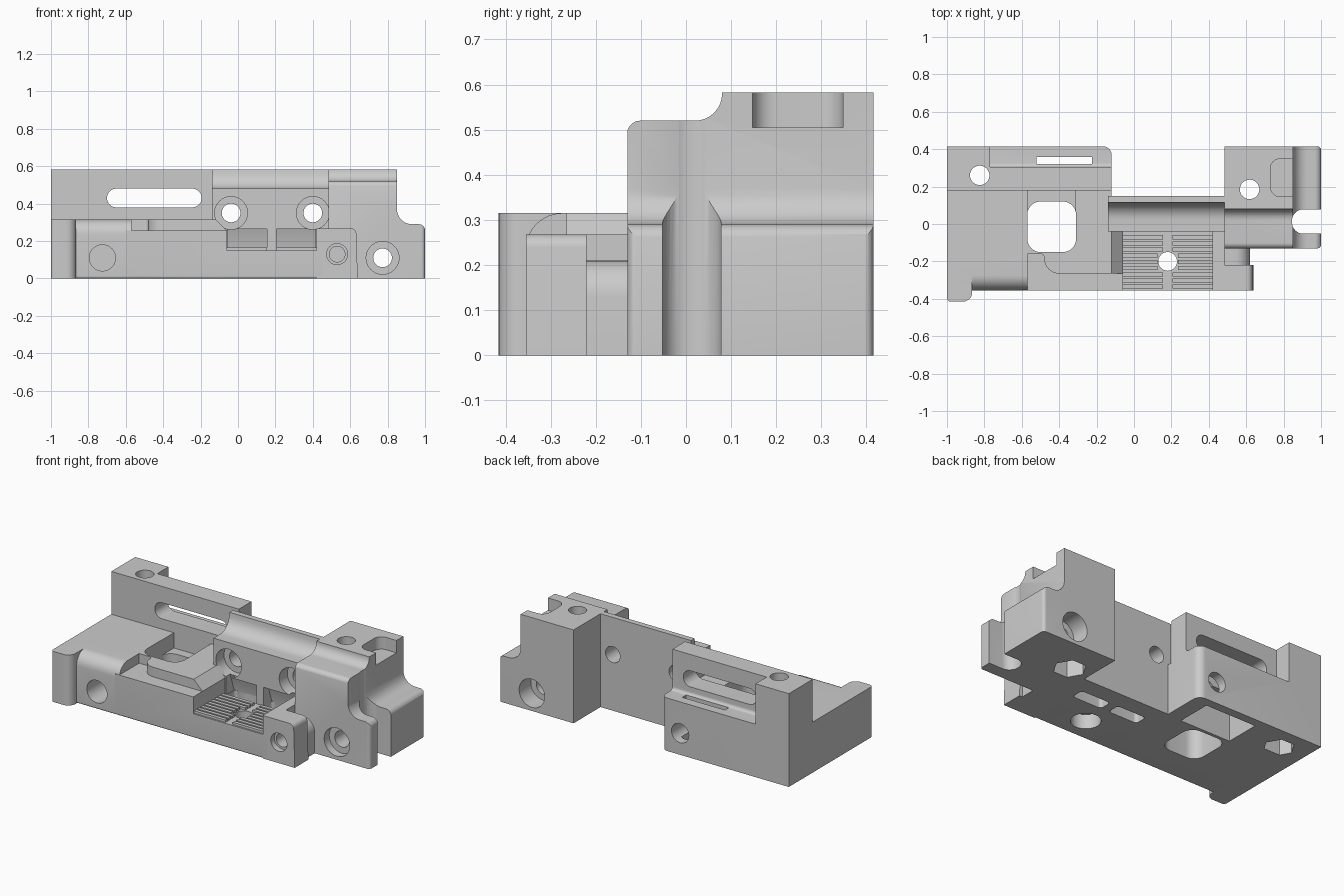
import bpy, bmesh, math
from mathutils import Vector

if "Cube" in bpy.data.objects:
    bpy.data.objects.remove(bpy.data.objects["Cube"])

grey = bpy.data.materials.new("machined_grey")
grey.use_nodes = True
tone = (0.6, 0.6, 0.6, 1)
grey.diffuse_color = tone
grey.node_tree.nodes["Principled BSDF"].inputs["Base Color"].default_value = tone


def outline(pts, steps=8):
    """Points may be (u, v) or (u, v, radius) for a rounded corner."""
    out = []
    for i, p in enumerate(pts):
        c = Vector(p[:2])
        if len(p) == 2:
            out.append(c)
            continue
        a = (Vector(pts[i - 1][:2]) - c).normalized()
        b = (Vector(pts[(i + 1) % len(pts)][:2]) - c).normalized()
        half = a.angle(b) / 2
        mid = c + (a + b).normalized() * p[2] / math.sin(half)
        start = c + a * p[2] / math.tan(half) - mid
        end = c + b * p[2] / math.tan(half) - mid
        turn = start.angle_signed(end)
        for k in range(steps + 1):
            t = -turn * k / steps
            out.append(mid + Vector((start.x * math.cos(t) - start.y * math.sin(t),
                                     start.x * math.sin(t) + start.y * math.cos(t))))
    return out


def prism(axis, pts, lo, hi):
    """Extrude an outline along an axis from lo to hi."""
    place = {"x": lambda p, t: (t, p[0], p[1]),
             "y": lambda p, t: (p[0], t, p[1]),
             "z": lambda p, t: (p[0], p[1], t)}[axis]
    bm = bmesh.new()
    ring = outline(pts)
    rows = [[bm.verts.new(place(p, t)) for p in ring] for t in (lo, hi)]
    bm.faces.new(rows[0])
    bm.faces.new(rows[1])
    n = len(ring)
    for i in range(n):
        j = (i + 1) % n
        bm.faces.new((rows[0][i], rows[0][j], rows[1][j], rows[1][i]))
    bmesh.ops.recalc_face_normals(bm, faces=bm.faces)
    me = bpy.data.meshes.new("part")
    bm.to_mesh(me)
    bm.free()
    me.materials.append(grey)
    ob = bpy.data.objects.new("part", me)
    bpy.context.collection.objects.link(ob)
    return ob


def rect(a, b, c, d, r=None):
    pts = [(a, c), (b, c), (b, d), (a, d)]
    return [p + (r,) for p in pts] if r else pts


def box(x0, x1, y0, y1, z0, z1, r=None):
    return prism("z", rect(x0, x1, y0, y1, r), z0, z1)


def bore(axis, u, v, r, lo, hi, sides=32):
    ring = [(u + r * math.cos(math.tau * k / sides), v + r * math.sin(math.tau * k / sides))
            for k in range(sides)]
    return prism(axis, ring, lo, hi)


def combine(ob, others, operation):
    bpy.context.view_layer.objects.active = ob
    for other in others:
        mod = ob.modifiers.new("join", "BOOLEAN")
        mod.operation, mod.solver, mod.object = operation, "EXACT", other
        bpy.ops.object.modifier_apply(modifier=mod.name)
        bpy.data.objects.remove(other)
    return ob


def finish(ob, name):
    ob.name = ob.data.name = name
    bpy.ops.object.select_all(action="DESELECT")
    ob.select_set(True)
    bpy.context.view_layer.objects.active = ob
    bpy.ops.object.shade_smooth_by_angle(angle=math.radians(30))


FRONT, BACK, TOP = -0.355, 0.415, 0.582

# Base: rounded left body, corner foot, deck, raised platform with ramp, pit floor
base = prism("x", [(FRONT, 0, 0.012), (0.2, 0), (0.2, 0.315), (FRONT, 0.315, 0.08)], -1, -0.57)
combine(base, [
    prism("z", [(-1, -BACK, 0.02), (-0.865, -BACK, 0.05), (-0.865, -0.2), (-1, -0.2)], 0, 0.315),
    prism("x", [(FRONT, 0, 0.012), (0.12, 0), (0.12, 0.255), (FRONT, 0.255)], -0.6, -0.06),
    prism("z", [(-0.6, -0.16), (-0.48, -0.16, 0.02), (-0.48, -0.265, 0.08), (-0.12, -0.265),
                (-0.12, 0.2), (-0.6, 0.2)], 0, 0.315),
    prism("y", [(-0.15, 0.2), (-0.06, 0.2), (-0.06, 0.255), (-0.12, 0.315), (-0.15, 0.315)],
          -0.265, -0.02),
    prism("x", [(FRONT, 0, 0.012), (0.1, 0), (0.1, 0.15), (FRONT, 0.15)], -0.1, 0.45),
], "UNION")
combine(base, [
    box(-0.57, -0.31, -0.15, 0.12, -1, 1, 0.07),
    box(-0.568, -0.312, 0.05, 0.181, 0.22, 1),
    bore("y", -0.725, 0.11, 0.07, -1, -0.2),
    bore("z", 0.18, -0.2, 0.05, -1, 1),
    bore("z", 0.18, -0.2, 0.085, -1, 0.09),
    box(-0.57, -0.22, 0.14, 0.5, -1, 0.17),
    box(-0.05, 0.15, -0.04, 0.04, -1, 1, 0.02),
    box(0.205, 0.41, -0.04, 0.04, -1, 1, 0.02),
], "DIFFERENCE")
finish(base, "base")

# Grip ribs on the pit floor, split around the central hole
for i in range(9):
    y = -0.335 + i * 0.033
    gap = 0.055 if abs(y + 0.2) < 0.05 else 0.025
    for side, (a, b) in (("right", (-0.06, 0.18 - gap)), ("left", (0.18 + gap, 0.42))):
        finish(box(a, b, y - 0.011, y + 0.011, 0.14, 0.165), f"grip_rib_{side}_{i + 1}")

# Rear left wall with a low ledge behind and a long window
wall = prism("z", [(-1, 0.18), (-0.12, 0.18), (-0.12, BACK, 0.045), (-1, BACK)], 0, TOP)
combine(wall, [
    prism("x", [(0.305, 0.33, 0.02), (0.5, 0.33), (0.5, 0.7), (0.305, 0.7)], -0.77, 0),
    prism("y", rect(-0.7, -0.195, 0.38, 0.48, 0.049), 0, 0.6),
    bore("z", -0.825, 0.26, 0.052, -1, 1),
    bore("z", -0.825, 0.26, 0.09, -1, 0.15, 6),
    box(-0.52, -0.225, 0.32, 0.358, 0.1, 0.4),
    box(-0.57, -0.22, 0.14, 0.36, -1, 0.17),
    bore("y", -0.25, 0.135, 0.06, 0.25, 1),
], "DIFFERENCE")
finish(wall, "rear_left_wall")

# Middle wall with scooped top, two counterbored holes and two windows with leaning backs
middle = prism("x", [(-0.04, 0), (0.15, 0), (0.15, TOP), (0.115, TOP),
                     (0.105, 0.48, 0.09), (-0.04, 0.48)], -0.14, 0.49)
for x in (-0.037, 0.4):
    combine(middle, [bore("y", x, 0.35, 0.05, -1, 1),
                     bore("y", x, 0.35, 0.088, -1, 0.04)], "DIFFERENCE")
for x in (-0.055, 0.205):
    combine(middle, [prism("x", [(-0.1, -0.1), (0.04, -0.1), (0.04, 0.15), (0, 0.265),
                                 (-0.1, 0.265)], x, x + 0.21)], "DIFFERENCE")
finish(middle, "middle_wall")

# Clamp block: slotted plan, with the shoulder and the front scoop cut away
clamp = prism("z", [(0.485, -0.13), (1, -0.13, 0.02), (1, -0.052), (0.845, -0.052, 0.06),
                    (0.845, 0.078, 0.06), (1, 0.078), (1, BACK, 0.02), (0.485, BACK)], 0, TOP)
combine(clamp, [
    prism("y", [(0.85, 0.7), (0.85, 0.29, 0.08), (1.001, 0.29, 0.035), (1.001, 0.2),
                (1.1, 0.2), (1.1, 0.7)], -1, 1),
    prism("x", [(0.08, 0.7), (0.08, 0.52, 0.06), (-0.131, 0.52, 0.03), (-0.131, 0.4),
                (-0.3, 0.4), (-0.3, 0.7)], 0.3, 1.2),
    box(0.73, 1.1, 0.147, 0.348, 0.505, 1, 0.05),
    bore("z", 0.618, 0.185, 0.052, -1, 1),
    bore("z", 0.618, 0.185, 0.095, -1, 0.15, 6),
    bore("y", 0.773, 0.11, 0.05, -1, 1),
    bore("y", 0.773, 0.11, 0.088, -1, -0.08),
    bore("y", 0.773, 0.11, 0.088, 0.3, 1),
], "DIFFERENCE")
finish(clamp, "clamp_block")

# Front tab, its rounded neck and the shoulder beside the pit
tab = prism("y", [(0.42, 0), (0.62, 0), (0.62, 0.21, 0.08), (0.42, 0.21)], FRONT, 0)
combine(tab, [
    prism("y", [(0.475, 0), (0.64, 0), (0.632, 0.268, 0.03), (0.475, 0.268)], FRONT, -0.22),
    box(0.42, 0.485, FRONT, 0, 0, 0.268),
], "UNION")
combine(tab, [bore("y", 0.53, 0.13, 0.042, -1, -0.2),
              bore("y", 0.53, 0.13, 0.056, -1, -0.32)], "DIFFERENCE")
finish(tab, "front_tab")
